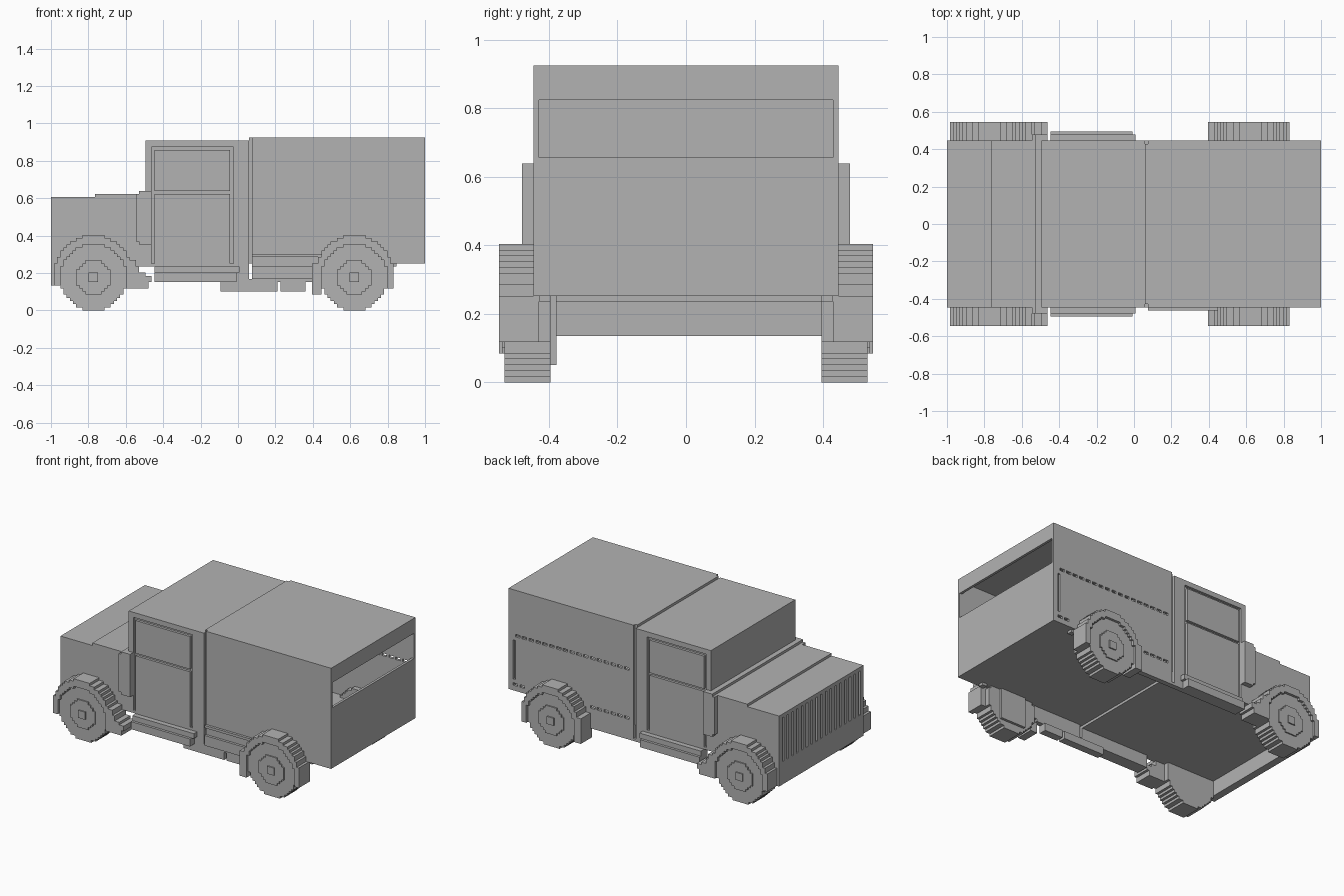
import bpy
import bmesh
import math

if "Cube" in bpy.data.objects:
    bpy.data.objects.remove(bpy.data.objects["Cube"], do_unlink=True)

# The truck is laid out on a block grid: 119 long, 65 wide, 55 tall, nose at -x
LONG, WIDE = 119, 65
UNIT = 2 / LONG

grey = bpy.data.materials.new("plain_grey")
grey.use_nodes = True
grey.diffuse_color = (0.45, 0.45, 0.45, 1)
grey.node_tree.nodes["Principled BSDF"].inputs["Base Color"].default_value = (0.45, 0.45, 0.45, 1)


def place(x, y, z):
    return ((x - LONG / 2) * UNIT, (y - WIDE / 2) * UNIT, z * UNIT)


def add_prism(bm, outline, y0, y1):
    """Side outline (x, z) pushed across the width from y0 to y1."""
    face = bm.faces.new([bm.verts.new(place(x, y0, z)) for x, z in outline])
    grown = bmesh.ops.extrude_face_region(bm, geom=[face])
    new = [v for v in grown["geom"] if isinstance(v, bmesh.types.BMVert)]
    bmesh.ops.translate(bm, verts=new, vec=(0, (y1 - y0) * UNIT, 0))


def rect(x0, x1, z0, z1):
    return [(x0, z0), (x1, z0), (x1, z1), (x0, z1)]


def make(name, prisms):
    """One object from a list of (outline, y0, y1)."""
    bm = bmesh.new()
    for outline, y0, y1 in prisms:
        add_prism(bm, outline, y0, y1)
    bmesh.ops.recalc_face_normals(bm, faces=bm.faces[:])
    mesh = bpy.data.meshes.new(name)
    bm.to_mesh(mesh)
    bm.free()
    mesh.materials.append(grey)
    obj = bpy.data.objects.new(name, mesh)
    bpy.context.collection.objects.link(obj)
    return obj


def both(outline, y0, y1):
    """The same prism on both flanks."""
    return [(outline, y0, y1), (outline, WIDE - y1, WIDE - y0)]


def cut(target, prisms):
    cutter = make("cutter", prisms)
    cutter.hide_render = True
    mod = target.modifiers.new("cut", 'BOOLEAN')
    mod.operation = 'DIFFERENCE'
    mod.solver = 'EXACT'
    mod.use_self = True
    mod.object = cutter
    bpy.context.view_layer.objects.active = target
    bpy.ops.object.modifier_apply(modifier=mod.name)
    bpy.data.objects.remove(cutter, do_unlink=True)


def half_steps(cx, cz, r, low):
    """Right half of a stepped circle, from height low upwards."""
    points = []
    z = max(low, math.ceil(cz - r))
    while z < cz + r - 0.01:
        w = round(math.sqrt(max(r * r - (z + 0.5 - cz) ** 2, 0)) - 0.5) + 0.5
        if points and points[-1][0] == cx + w:
            points[-1] = (cx + w, z + 1)
        else:
            points += [(cx + w, z), (cx + w, z + 1)]
        z += 1
    return points


def stepped(cx, cz, r, low=0):
    right = half_steps(cx, cz, r, low)
    return right + [(2 * cx - x, z) for x, z in reversed(right)]


def stepped_arch(cx, cz, r, inner_cz, inner_r, low):
    return stepped(cx, cz, r, low) + stepped(cx, inner_cz, inner_r, low)[::-1]


SIDE = 6                     # body flank, blocks in from the widest point
FAR = WIDE - SIDE

# Bonnet, cowl and cab
cab = make("cab_and_bonnet", [([(0, 14), (63, 14), (63, 54), (30, 54), (30, 38), (28, 38),
                                (28, 37), (14, 37), (14, 36), (0, 36)], SIDE, FAR)])
door_grooves = []
for outline in (rect(32, 33, 15, 52), rect(57, 58, 15, 52),
                rect(32.5, 57.5, 51, 52), rect(32.5, 57.5, 37, 38)):
    door_grooves += both(outline, SIDE - 1, SIDE + 1)
cut(cab, door_grooves)
# Upright grille slots in the nose
cut(cab, [(rect(-1, 1, 17, 34.5), y, y + 1) for y in range(SIDE + 2, FAR - 1, 3)])

# Cowl posts beside the bonnet
make("cowl_posts", both([(28, 21), (32, 21), (32, 38), (28, 38), (28, 37), (27, 37), (27, 22), (28, 22)],
                        SIDE - 2, SIDE + 1))

# Hollow cargo box with an open rear window
cargo = make("cargo_box", [(rect(63, 119, 15, 55), SIDE, FAR)])
cut(cargo, [(rect(65, 118, 16, 54), SIDE + 1, FAR - 1)])
cut(cargo, [(rect(117, 120, 39, 49), SIDE + 1, FAR - 1)])
cut(cargo, both(rect(62, 64, 14, 56), SIDE - 1, SIDE + 1))
# Slots through the +y wall: a long row, a rear upright and a lower row
slots = [(rect(x, x + 2, 36.5, 37.5), FAR - 2, FAR + 1) for x in range(66, 117, 3)]
slots += [(rect(x, x + 2, 17, 18), FAR - 2, FAR + 1) for x in (66, 69, 72, 75, 78, 81, 112, 115)]
slots.append((rect(116, 117, 19.5, 35), FAR - 2, FAR + 1))
cut(cargo, slots)

# Lower skirts, with a ledge on the -y flank
make("side_skirts", both(rect(59, 63, 10, 15), SIDE, SIDE + 2)
     + both(rect(64, 87, 10, 15.5), SIDE, SIDE + 2))
make("skirt_ledge", [(rect(64, 87, 17, 18), SIDE - 1, SIDE + 0.5),
                     (rect(64, 83, 10, 14), SIDE - 1, SIDE + 0.5)])
make("skirt_bottom_rail", both(rect(59, 84, 9, 10), SIDE, SIDE + 2))

# Running boards
make("running_boards", both(rect(33, 59, 9, 12), SIDE - 3, SIDE + 2)
     + both(rect(33, 60, 12, 14), SIDE - 2, SIDE + 2))

# Low boxes under the -y flank
make("under_box", [(rect(54, 72, 6, 9), SIDE, SIDE + 3), (rect(73, 81, 6, 9), SIDE, SIDE + 3)])

# Front bumper
make("front_bumper", [([(0, 8), (3, 8), (3, 14), (0, 14)], SIDE, FAR)])

# Wheels and fenders at both axles
for label, cx in (("front", 13.5), ("rear", 96.5)):
    make(label + "_tyres", both(stepped(cx, 10.5, 10.5), 1, 9))
    make(label + "_rims", both(stepped(cx, 10.5, 5.5, 5), 0.5, 2))
    make(label + "_hub_caps", both(rect(cx - 1.5, cx + 1.5, 9, 12), 0, 1))
    make(label + "_fenders", both(stepped_arch(cx, 11.5, 12.5, 10.5, 10.5, 8), 0, SIDE + 1))

# Trailing wing of the front fender, stepping down to the running board
make("front_fender_tails", both([(24, 7), (31, 7), (31, 9), (32, 9), (32, 11), (30, 11), (30, 12),
                                 (28, 12), (28, 14), (27, 14), (27, 16), (25, 16), (25, 12), (24, 12)],
                                0, SIDE + 1))

# Mud flaps ahead of and behind the rear wheels
make("rear_mud_flaps", both(rect(83, 86, 5, 15), 0, SIDE + 1)
     + both(rect(107, 109, 7, 12), 0, SIDE + 1) + both(rect(108, 110, 14, 15), SIDE + 1, SIDE + 3))
make("axle_plate", [(rect(91, 102, 3, 15), 8.5, 10)])
